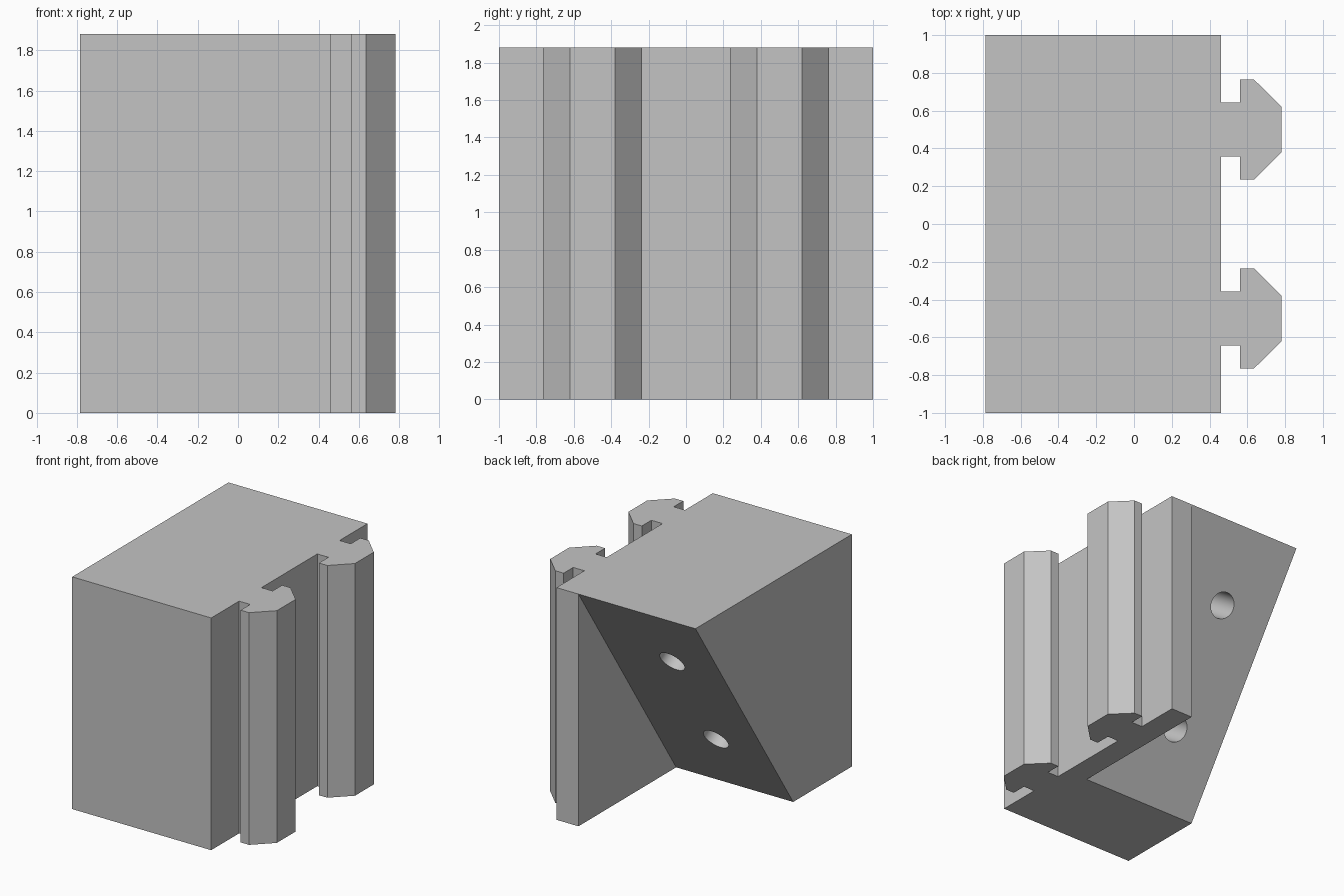
import bpy, bmesh, math
from mathutils import Vector

cube = bpy.data.objects.get("Cube")
if cube:
    bpy.data.objects.remove(cube)

HEIGHT = 1.88
SLOPE_TOP = Vector((0, 1, HEIGHT))      # sloped face meets the top back edge
SLOPE_BOTTOM = Vector((0, -0.25, 0))    # and the underside
PLATE_X = 0.263                         # inner side of the mounting plate

grey = bpy.data.materials.new("plain grey")
grey.use_nodes = True
colour = (0.55, 0.55, 0.55, 1)
grey.diffuse_color = colour
grey.node_tree.nodes["Principled BSDF"].inputs["Base Color"].default_value = colour


def prism(name, outline, sweep):
    """Extrude a closed outline along a vector."""
    bm = bmesh.new()
    face = bm.faces.new([bm.verts.new(p) for p in outline])
    out = bmesh.ops.extrude_face_region(bm, geom=[face])["geom"]
    bmesh.ops.translate(bm, verts=[v for v in out if isinstance(v, bmesh.types.BMVert)], vec=sweep)
    bmesh.ops.recalc_face_normals(bm, faces=bm.faces)
    mesh = bpy.data.meshes.new(name)
    bm.to_mesh(mesh)
    bm.free()
    mesh.materials.append(grey)
    obj = bpy.data.objects.new(name, mesh)
    bpy.context.collection.objects.link(obj)
    return obj


def select(obj):
    bpy.ops.object.select_all(action="DESELECT")
    obj.select_set(True)
    bpy.context.view_layer.objects.active = obj


def cut(target, cutter):
    """Subtract the cutter from the target, then discard it."""
    cutter.hide_render = True
    mod = target.modifiers.new("cut", "BOOLEAN")
    mod.operation = "DIFFERENCE"
    mod.solver = "EXACT"
    mod.object = cutter
    select(target)
    bpy.ops.object.modifier_apply(modifier=mod.name)
    bpy.data.objects.remove(cutter)


# Block with two mushroom-headed rails, as one vertical profile
half_rail = [(0.46, -0.143), (0.56, -0.143), (0.56, -0.265), (0.635, -0.265), (0.782, -0.12)]
rail = half_rail + [(x, -y) for x, y in reversed(half_rail)]
profile = [(-0.785, -1), (0.46, -1)]
for centre in (-0.5, 0.5):
    profile += [(x, y + centre) for x, y in rail]
profile += [(0.46, 1), (-0.785, 1)]
block = prism("railed_block", [(x, y, 0) for x, y in profile], (0, 0, HEIGHT))

# Sloped underside behind the plate
slope = SLOPE_BOTTOM - SLOPE_TOP
wedge = [SLOPE_TOP, SLOPE_TOP + slope * 1.2, Vector((0, 1.4, -0.4))]
cut(block, prism("wedge_cutter", [p + Vector((-1, 0, 0)) for p in wedge], (PLATE_X + 1, 0, 0)))

# Two blind holes square to the sloped face
along = slope.normalized()
inward = Vector((1, 0, 0)).cross(along)
if inward.y > 0:
    inward.negate()
for fraction in (0.276, 0.724):
    centre = SLOPE_TOP + slope * fraction + Vector((-0.335, 0, 0)) - inward * 0.1
    ring = []
    for i in range(48):
        a = math.tau * i / 48
        ring.append(centre + 0.105 * (Vector((math.cos(a), 0, 0)) + along * math.sin(a)))
    cut(block, prism("hole_cutter", ring, inward * 0.6))

select(block)
bpy.ops.object.shade_smooth_by_angle(angle=math.radians(30))
